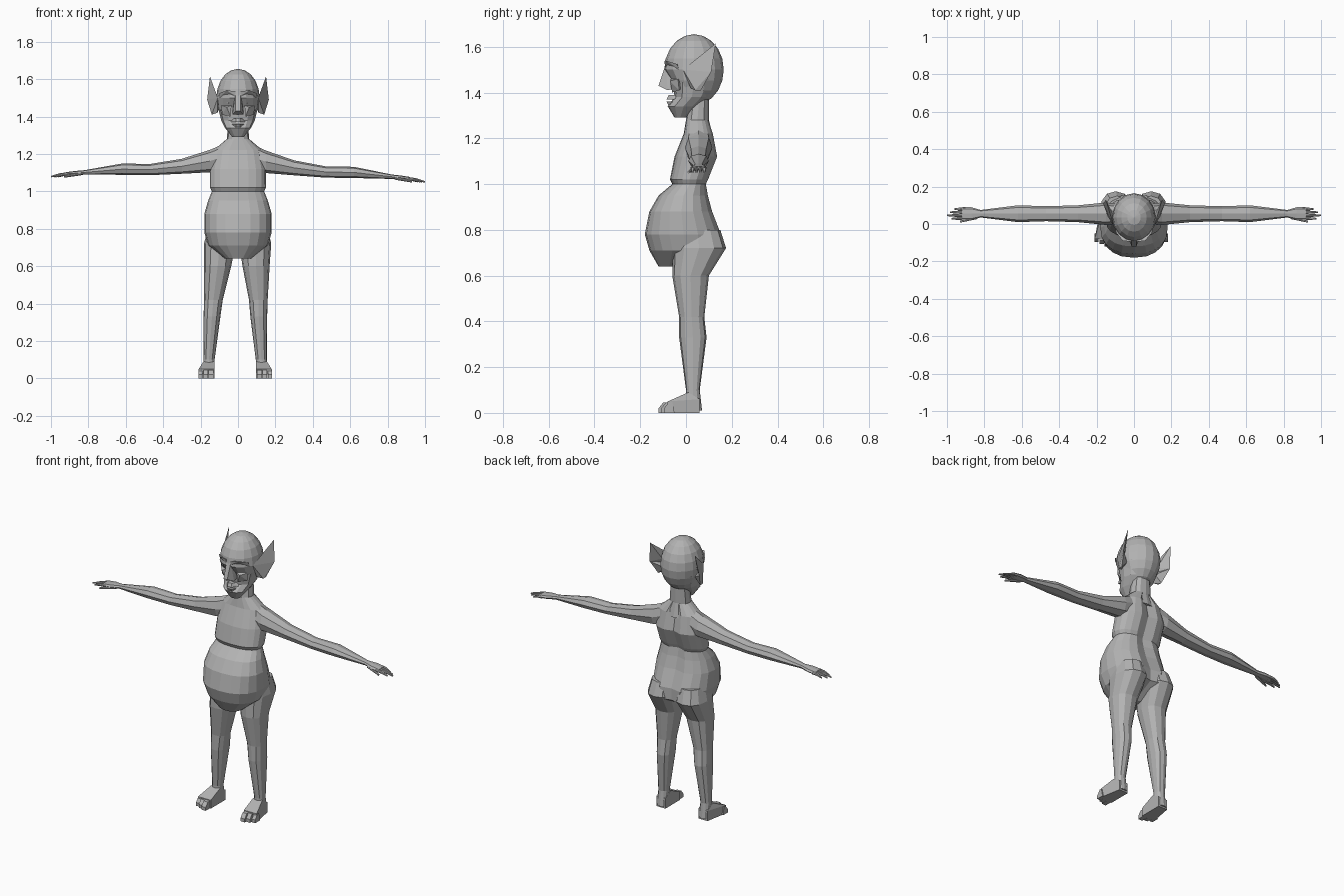
import bpy, bmesh
from math import cos, sin, pi, copysign

cube = bpy.data.objects.get("Cube")
if cube:
    bpy.data.objects.remove(cube, do_unlink=True)

GREY = (0.45, 0.45, 0.45, 1)
skin = bpy.data.materials.new("grey clay")
skin.use_nodes = True
skin.diffuse_color = GREY
skin.node_tree.nodes["Principled BSDF"].inputs["Base Color"].default_value = GREY


def finish(name, bm):
    bmesh.ops.recalc_face_normals(bm, faces=bm.faces)
    mesh = bpy.data.meshes.new(name)
    bm.to_mesh(mesh)
    bm.free()
    mesh.materials.append(skin)
    obj = bpy.data.objects.new(name, mesh)
    bpy.context.collection.objects.link(obj)


def hull(name, points):
    """Faceted solid wrapped around a few points."""
    bm = bmesh.new()
    for point in points:
        bm.verts.new(point)
    result = bmesh.ops.convex_hull(bm, input=bm.verts)
    inside = [v for v in result["geom_interior"] if isinstance(v, bmesh.types.BMVert)]
    bmesh.ops.delete(bm, geom=inside, context="VERTS")
    finish(name, bm)


def loft(name, rings):
    """Skin of quads over a stack of rings, closed at both ends."""
    bm = bmesh.new()
    loops = [[bm.verts.new(point) for point in ring] for ring in rings]
    for lower, upper in zip(loops, loops[1:]):
        for i in range(len(lower)):
            bm.faces.new((lower[i - 1], lower[i], upper[i], upper[i - 1]))
    bm.faces.new(loops[0])
    bm.faces.new(loops[-1])
    finish(name, bm)


def rounded(value):
    """Push a sine outwards so that an oval becomes slightly boxy."""
    return copysign(abs(value) ** 0.85, value)


def oval(count):
    turns = [2 * pi * i / count for i in range(count)]
    return [(rounded(sin(turn)), rounded(cos(turn))) for turn in turns]


def level(z, inner, outer, front, back, count=16, groove=0):
    """Horizontal ring; its first point lies at the back, where a groove can be cut."""
    middle_x, middle_y = (inner + outer) / 2, (front + back) / 2
    ring = [[middle_x + u * (outer - inner) / 2, middle_y + v * (back - front) / 2, z]
            for u, v in oval(count)]
    ring[0][1] -= groove
    return ring


def both(points):
    return [(side * x, y, z) for x, y, z in points for side in (-1, 1)]


# Torso with chest fold, hanging belly and spine groove: z, half width, front, back
torso = [(1.28, .06, 0, .1), (1.22, .13, -.01, .12), (1.12, .15, -.05, .14),
         (1.02, .15, -.07, .1), (1, .14, -.06, .09), (.95, .16, -.12, .1),
         (.88, .18, -.16, .12), (.78, .18, -.18, .16), (.71, .16, -.16, .16),
         (.64, .07, -.12, .03)]
loft("torso", [level(z, -width, width, front, back, count=20, groove=.02)
               for z, width, front, back in torso])

# Neck and jaw: z, half width, front, back
neck = [(1.4, .05, .02, .1), (1.28, .06, 0, .1), (1.2, .08, 0, .12)]
jaw = [(1.46, .11, -.06, .14), (1.38, .09, -.05, .1), (1.34, .07, -.08, .06),
       (1.29, .03, -.05, 0)]
for name, profile in (("neck", neck), ("jaw", jaw)):
    loft(name, [level(z, -width, width, front, back, count=12)
                for z, width, front, back in profile])

# Skull, set back below the brow
bm = bmesh.new()
bmesh.ops.create_uvsphere(bm, u_segments=16, v_segments=10, radius=1)
for vert in bm.verts:
    vert.co.x *= .116
    vert.co.y = vert.co.y * .13 + .035
    vert.co.z = vert.co.z * .155 + 1.5
    if vert.co.y < 0 and vert.co.z < 1.49:
        vert.co.y *= .7
finish("skull", bm)

# Nose and lips
hull("nose", both([(.014, -.09, 1.52), (.02, -.05, 1.5), (.012, -.12, 1.43),
                   (.03, -.08, 1.41), (.03, -.04, 1.42)]))
for name, seam, edge in (("upper_lip", 1.37, 1.39), ("lower_lip", 1.36, 1.34)):
    hull(name, both([(.012, -.085, seam), (.04, -.05, seam),
                     (.012, -.075, edge), (.03, -.03, edge)]))

# Hand stations and sections: x, middle height, half depth, half height
arm = [(.06, 1.19, .05, .07), (.15, 1.16, .06, .06), (.3, 1.13, .045, .04),
       (.47, 1.11, .04, .03), (.62, 1.11, .045, .03), (.82, 1.09, .02, .012),
       (.87, 1.085, .035, .012), (.92, 1.08, .035, .01)]
# Leg with buttock: z, inner side, outer side, front, back
leg = [(.8, .02, .16, -.05, .15), (.72, .01, .18, -.06, .175), (.6, .03, .175, -.06, .1),
       (.42, .07, .17, -.03, .08), (.33, .08, .17, -.03, .09), (.1, .11, .17, 0, .06),
       (.01, .11, .17, 0, .07)]
# Foot: y, outer side, height
foot = [(.06, .17, .06), (.01, .17, .09), (-.08, .195, .05)]

for side, label in ((-1, "right"), (1, "left")):
    def place(points, shift=0):
        return [(side * x + shift, y, z) for x, y, z in points]

    def limb_ring(x, y, z, depth, height):
        """Upright ring across the arm; the two arms droop a little differently."""
        return [(side * x, y + u * depth, z + v * height - side * .014 * x)
                for u, v in oval(8)]

    # Brow, eye and cheek
    hull(label + "_brow", place([(.012, -.095, 1.535), (.06, -.09, 1.54), (.1, -.04, 1.525),
                                 (.015, -.09, 1.51), (.1, -.03, 1.5), (.05, -.03, 1.52)]))
    hull(label + "_eye", place([(.03, -.06, 1.485), (.05, -.07, 1.49), (.08, -.045, 1.485),
                                (.05, -.064, 1.47), (.05, -.03, 1.48)]))
    hull(label + "_cheek", place([(.035, -.065, 1.46), (.09, -.035, 1.46), (.06, -.07, 1.45),
                                  (.085, -.03, 1.41), (.04, -.06, 1.4), (.05, 0, 1.43)]))

    # Pointed ear: folded blade above, lobe below
    fold, rim = (.108, -.013, 1.5), (.165, .11, 1.49)
    hull(label + "_ear_blade", place([fold, rim, (.15, .13, 1.615), (.115, .06, 1.5),
                                      (.14, .06, 1.45)]))
    hull(label + "_ear_lobe", place([fold, rim, (.11, .02, 1.42), (.14, .04, 1.41),
                                     (.14, .065, 1.41), (.1, .06, 1.45)]))

    # Arm, fingers and thumb
    loft(label + "_arm", [limb_ring(x, .055, z, depth, height)
                          for x, z, depth, height in arm])
    for finger, tip in enumerate((.96, .985, 1, .975)):
        y = .08 - .017 * finger
        loft(f"{label}_finger_{finger + 1}",
             [limb_ring(.9, y, 1.08, .009, .009),
              limb_ring((.9 + tip) / 2, y, 1.077, .008, .008),
              limb_ring(tip, y, 1.065, .004, .004)])
    loft(label + "_thumb", [limb_ring(.84, .04, 1.083, .014, .009),
                            limb_ring(.93, .012, 1.065, .005, .005)])

    # Leg, drifting towards the right further down
    loft(label + "_leg", [level(z, side * inner - drift, side * outer - drift, front, back, 12)
                          for z, inner, outer, front, back in leg
                          for drift in [.015 * min(1, 2 * (.8 - z))]])

    # Foot and three toes
    hull(label + "_foot", place([(x, y, z) for y, outer, height in foot
                                 for x in (.11, outer) for z in (0, height)], -.015))
    for toe in range(3):
        x, half, tip = .13 + .028 * toe, .014 - .0015 * toe, -.12 + .012 * toe
        hull(f"{label}_toe_{toe + 1}",
             place([(x + half * edge, y, z) for edge in (-1, 1)
                    for y, z in ((-.05, 0), (-.06, .048), (tip + .02, .045),
                                 (tip, .02), (tip, 0))], -.015))
